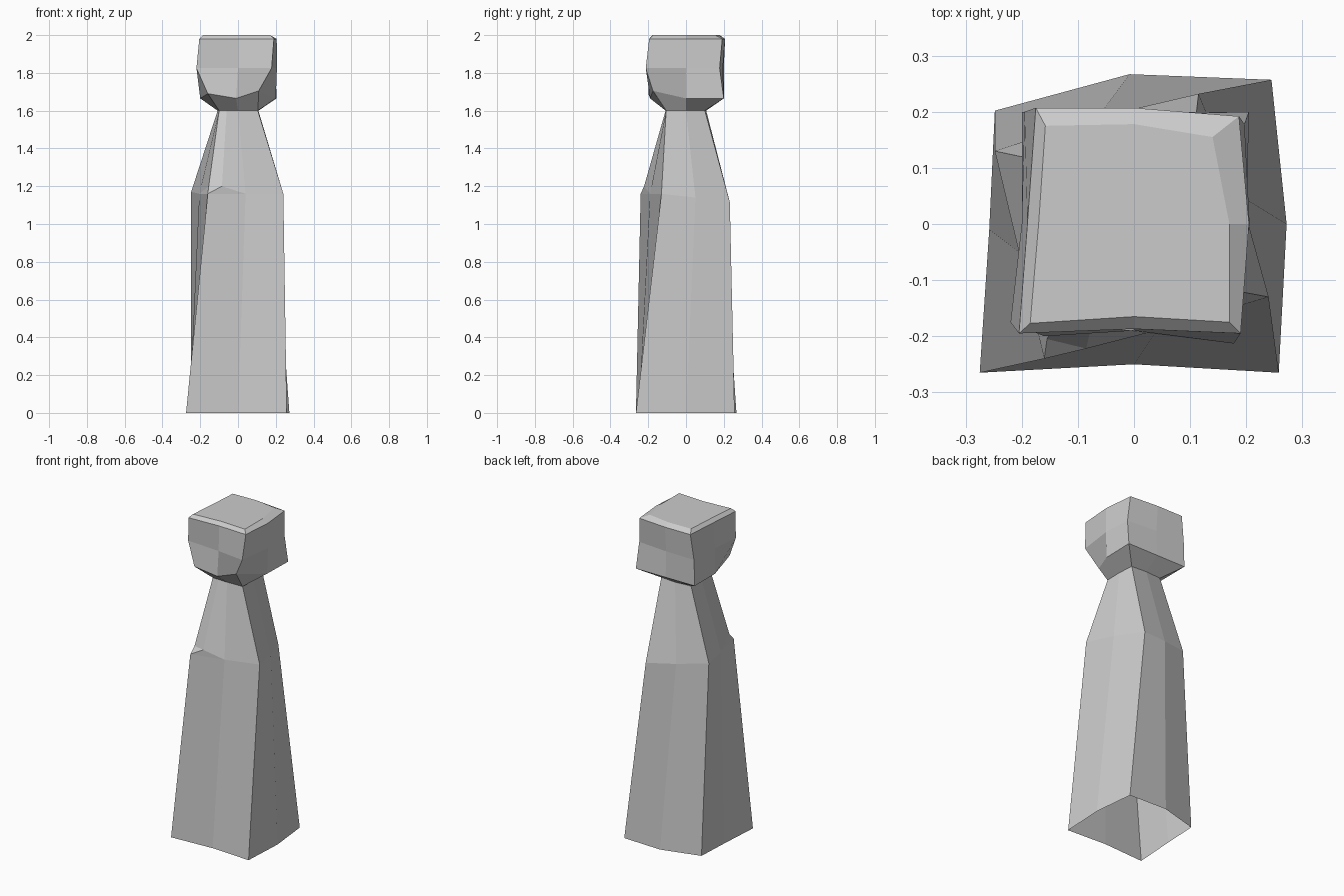
import bpy, bmesh

if "Cube" in bpy.data.objects:
    bpy.data.objects.remove(bpy.data.objects["Cube"])


def ring(z, *pts):
    """Cross-section at height z; a third value overrides the height of a point."""
    return [(p[0], p[1], p[2] if len(p) > 2 else z) for p in pts]


def loft(name, rings, cap_top=False):
    """Skin stacked cross-sections, merging repeated points."""
    bm = bmesh.new()
    verts = {}

    def vert(co):
        if co not in verts:
            verts[co] = bm.verts.new(co)
        return verts[co]

    for low, high in zip(rings, rings[1:]):
        n = len(low)
        for i in range(n):
            j = (i + 1) % n
            corners = [vert(c) for c in (low[i], low[j], high[j], high[i])]
            unique = list(dict.fromkeys(corners))
            if len(unique) > 2:
                bm.faces.new(unique)
    if cap_top:
        bm.faces.new([vert(c) for c in rings[-1]])
    bmesh.ops.recalc_face_normals(bm, faces=bm.faces)
    mesh = bpy.data.meshes.new(name)
    bm.to_mesh(mesh)
    bm.free()
    obj = bpy.data.objects.new(name, mesh)
    bpy.context.collection.objects.link(obj)
    return obj


# Post: twisted tapering block, open below, with a chipped front-left shoulder.
# Points run front-left (doubled), front, front-right, right, back-right, back, back-left, left.
base = ring(0, (-.275, -.265), (-.275, -.265), (0, -.25), (.258, -.265), (.272, 0),
            (.245, .257), (-.008, .267), (-.248, .202), (-.258, -.01))
shoulder = ring(1.16, (-.16, -.24), (-.16, -.24), (.04, -.19), (.24, -.13), (.19, .05, 1.14),
                (.115, .232, 1.115), (-.065, .19, 1.14), (-.248, .13, 1.17), (-.205, -.05))
ledge = ring(1.2, (-.155, -.205), (-.085, -.222)) + shoulder[2:]
neck = ring(1.6, (-.1, -.105), (-.06, -.106), (0, -.108), (.105, -.105), (.108, 0),
            (.1, .1), (0, .107), (-.105, .1), (-.108, 0))
loft("post", [base, shoulder, ledge, neck])

# Head: irregular block with sloped underside and bevelled top rim
underside = ring(1.6, (-.1, -.105), (0, -.108), (.105, -.105), (.108, 0),
                 (.1, .1), (0, .107), (-.105, .1), (-.108, 0))
jaw = ring(1.665, (-.16, -.2, 1.69), (-.01, -.19), (.11, -.175, 1.705), (.2, 0),
           (.205, .2), (0, .2), (-.2, .2), (-.2, 0))
middle = ring(1.825, (-.22, -.175), (0, -.19), (.178, -.213), (.206, 0),
              (.197, .178), (0, .195), (-.195, .2), (-.2, 0))
rim = ring(1.98, (-.205, -.195), (0, -.187), (.19, -.195), (.205, 0),
           (.187, .192), (0, .207), (-.175, .207), (-.19, 0))
top = ring(2.0, (-.185, -.177), (0, -.165), (.17, -.175), (.17, 0),
           (.14, .155), (0, .178), (-.158, .175), (-.17, 0))
loft("head", [underside, jaw, middle, rim, top], cap_top=True)
